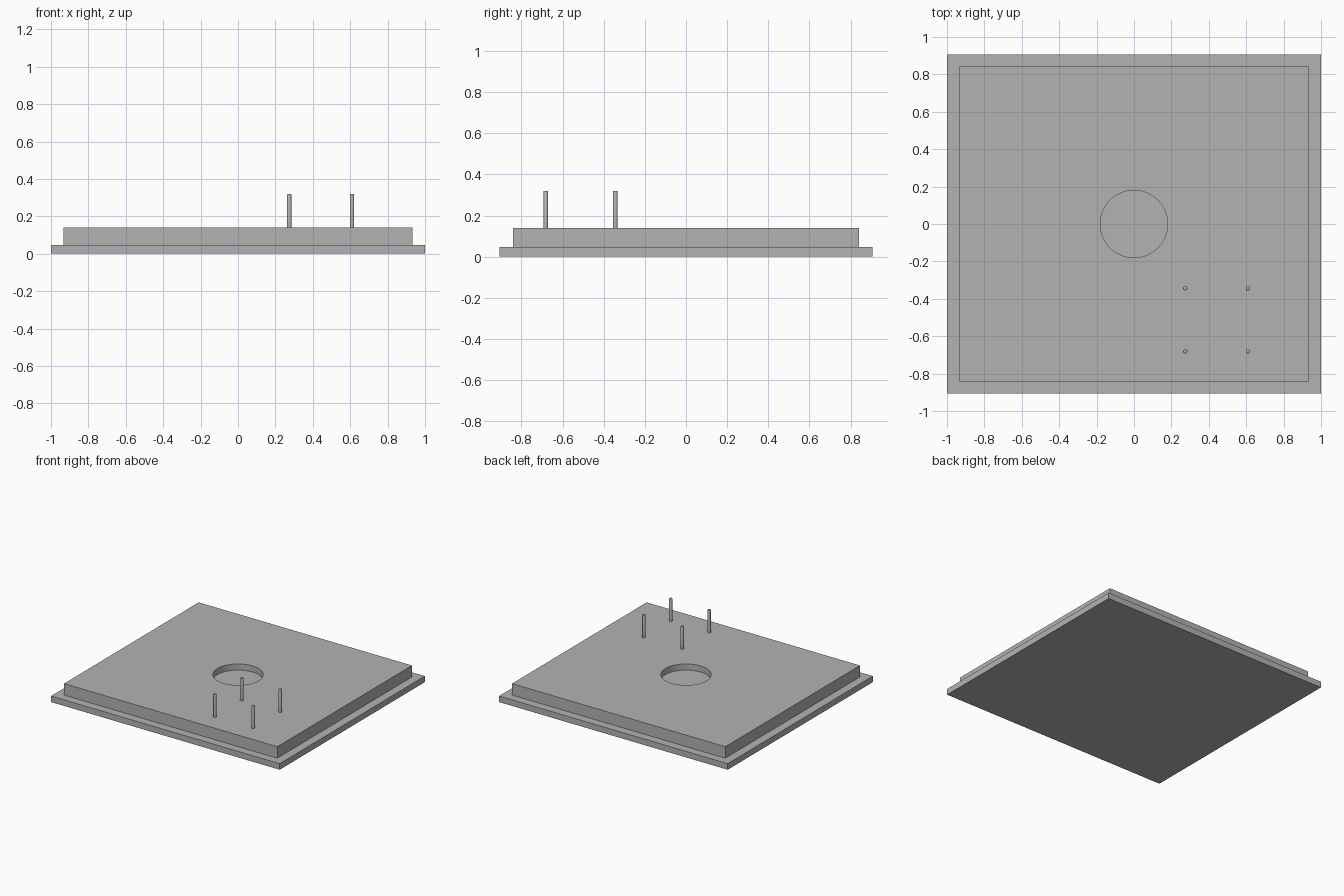
import bpy
import bmesh
from mathutils import Matrix, Vector

cube = bpy.data.objects.get("Cube")
if cube:
    bpy.data.objects.remove(cube, do_unlink=True)

GREY = (0.45, 0.45, 0.45, 1)
BASE_TOP, SLAB_TOP, RECESS_FLOOR, PIN_TOP = 0.048, 0.139, 0.09, 0.32

grey = bpy.data.materials.new("mid grey")
grey.use_nodes = True
grey.diffuse_color = GREY
grey.node_tree.nodes["Principled BSDF"].inputs["Base Color"].default_value = GREY


def add_object(name, bm):
    mesh = bpy.data.meshes.new(name)
    bm.to_mesh(mesh)
    bm.free()
    obj = bpy.data.objects.new(name, mesh)
    bpy.context.collection.objects.link(obj)
    mesh.materials.append(grey)
    return obj


def box(name, half_x, half_y, z0, z1):
    bm = bmesh.new()
    bmesh.ops.create_cube(bm, size=1)
    bmesh.ops.scale(bm, vec=(2 * half_x, 2 * half_y, z1 - z0), verts=bm.verts)
    bmesh.ops.translate(bm, vec=(0, 0, (z0 + z1) / 2), verts=bm.verts)
    return add_object(name, bm)


def cylinder(name, x, y, radius, z0, z1, sides, bevel=0):
    bm = bmesh.new()
    bmesh.ops.create_cone(bm, cap_ends=True, segments=sides, radius1=radius,
                          radius2=radius, depth=z1 - z0,
                          matrix=Matrix.Translation(Vector((x, y, (z0 + z1) / 2))))
    if bevel:
        rim = [e for e in bm.edges if all(v.co.z > z1 - 0.001 for v in e.verts)]
        bmesh.ops.bevel(bm, geom=rim, offset=bevel, segments=2, profile=0.5,
                        affect='EDGES')
    return add_object(name, bm)


def smooth(obj):
    bpy.ops.object.select_all(action='DESELECT')
    obj.select_set(True)
    bpy.context.view_layer.objects.active = obj
    bpy.ops.object.shade_smooth_by_angle()


# Wide base plate with a smaller slab on top
box("base_plate", 1, 0.907, 0, BASE_TOP)
slab = box("upper_slab", 0.933, 0.841, BASE_TOP, SLAB_TOP)

# Shallow round recess in the middle of the slab
cutter = cylinder("recess_cutter", 0, 0, 0.18, RECESS_FLOOR, SLAB_TOP + 0.1, 64)
cutter.hide_render = True
cutter.hide_viewport = True
cut = slab.modifiers.new("recess", 'BOOLEAN')
cut.operation = 'DIFFERENCE'
cut.solver = 'EXACT'
cut.object = cutter
bpy.context.view_layer.objects.active = slab
bpy.ops.object.modifier_apply(modifier=cut.name)
bpy.data.objects.remove(cutter, do_unlink=True)
smooth(slab)

# Four upright pins in a square near the front left corner
for side, x in (("right", 0.274), ("left", 0.61)):
    for end, y in (("front", -0.681), ("back", -0.344)):
        pin = cylinder(f"pin_{end}_{side}", x, y, 0.0115, SLAB_TOP - 0.002,
                       PIN_TOP, 16, bevel=0.004)
        smooth(pin)
